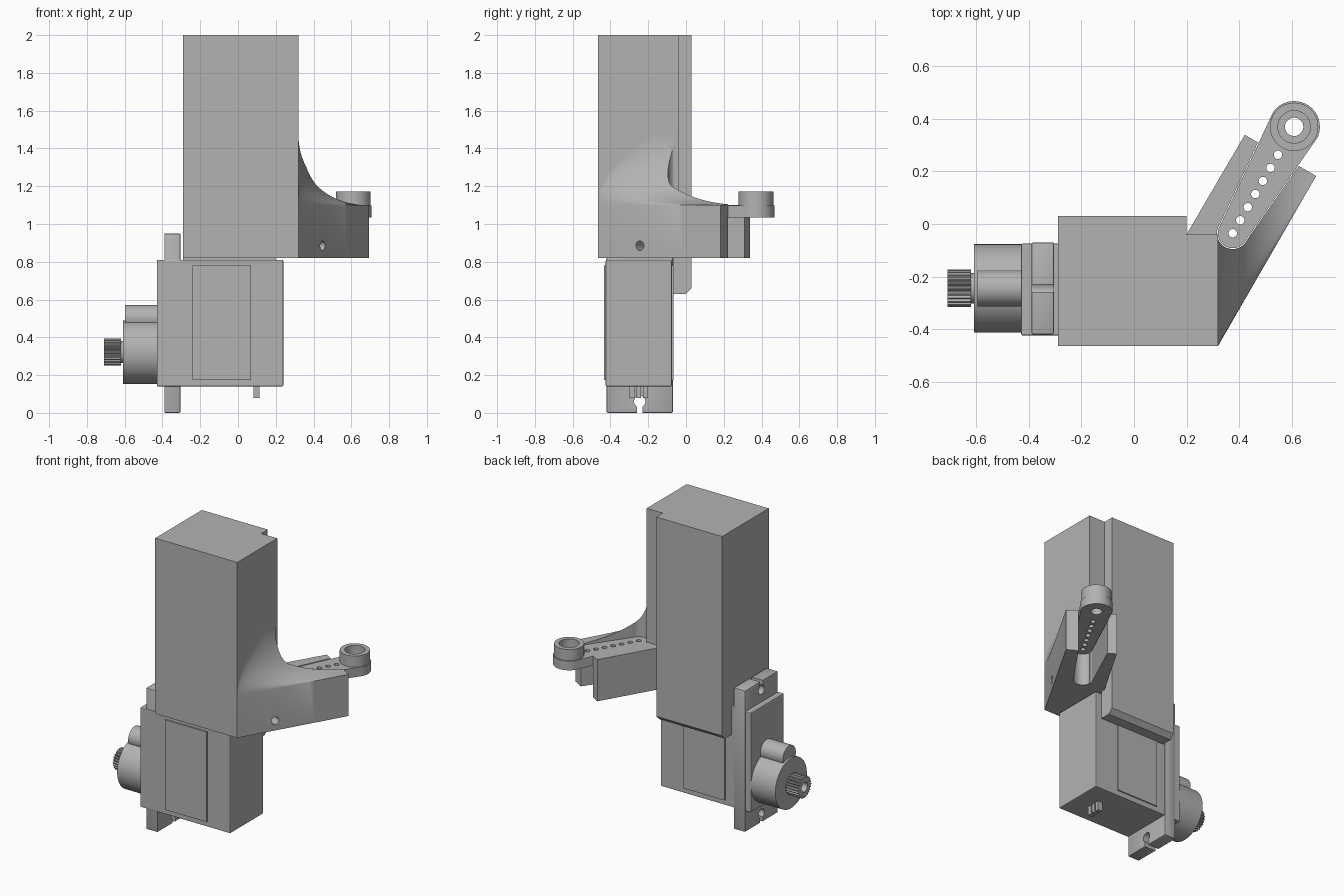
import bpy, bmesh
from math import sin, cos, pi, acos, sqrt, radians
from mathutils import Vector, Matrix

if "Cube" in bpy.data.objects:
    bpy.data.objects.remove(bpy.data.objects["Cube"])

grey = bpy.data.materials.new("plain_grey")
grey.use_nodes = True
colour = (0.45, 0.45, 0.45, 1)
grey.diffuse_color = colour
grey.node_tree.nodes["Principled BSDF"].inputs["Base Color"].default_value = colour


def finish(name, bm, smooth=False):
    bmesh.ops.recalc_face_normals(bm, faces=bm.faces)
    mesh = bpy.data.meshes.new(name)
    bm.to_mesh(mesh)
    bm.free()
    mesh.materials.append(grey)
    ob = bpy.data.objects.new(name, mesh)
    bpy.context.collection.objects.link(ob)
    if smooth:
        activate(ob)
        bpy.ops.object.shade_smooth_by_angle(angle=radians(35))
    return ob


def activate(ob):
    bpy.ops.object.select_all(action='DESELECT')
    ob.select_set(True)
    bpy.context.view_layer.objects.active = ob


def add_prism(bm, points, low, high, axis="z"):
    """Extrude a 2D outline; points are (x, y) for z and (y, z) for x."""
    def place(p, h):
        return (p[0], p[1], h) if axis == "z" else (h, p[0], p[1])
    bottom = [bm.verts.new(place(p, low)) for p in points]
    top = [bm.verts.new(place(p, high)) for p in points]
    bm.faces.new(bottom)
    bm.faces.new(top)
    for i in range(len(points)):
        j = (i + 1) % len(points)
        bm.faces.new((bottom[i], bottom[j], top[j], top[i]))


def prism(name, points, low, high, axis="z", smooth=False):
    bm = bmesh.new()
    add_prism(bm, points, low, high, axis)
    return finish(name, bm, smooth)


def circle(cx, cy, r, n=48):
    return [(cx + r * cos(2 * pi * i / n), cy + r * sin(2 * pi * i / n)) for i in range(n)]


def rect(x0, x1, y0, y1):
    return [(x0, y0), (x1, y0), (x1, y1), (x0, y1)]


def box(name, x, y, z, bevel=0):
    ob = prism(name, rect(*x, *y), *z)
    if bevel:
        activate(ob)
        mod = ob.modifiers.new("edge", 'BEVEL')
        mod.width, mod.segments = bevel, 2
        bpy.ops.object.modifier_apply(modifier=mod.name)
    return ob


def cut(ob, cutter):
    activate(ob)
    mod = ob.modifiers.new("cut", 'BOOLEAN')
    mod.operation, mod.solver, mod.object = 'DIFFERENCE', 'EXACT', cutter
    bpy.ops.object.modifier_apply(modifier=mod.name)
    bpy.data.objects.remove(cutter)


def soften(ob):
    activate(ob)
    bpy.ops.object.shade_smooth_by_angle(angle=radians(35))


# Tower with a notched back corner, and the tongue hanging behind the motor
prism("tower", [(-0.29, -0.465), (0.32, -0.465), (0.32, -0.04), (0.2, -0.04),
                (0.2, 0.03), (-0.29, 0.03)], 0.82, 2)
prism("tower_tongue", [(-0.07, 0.82), (-0.07, 0.63), (0.0, 0.63), (0.03, 0.66), (0.03, 0.82)],
      -0.29, 0.2, "x")

# Motor body, side panels and connector pins
box("motor_body", (-0.43, 0.24), (-0.425, -0.075), (0.14, 0.81), 0.006)
for side, y in (("front", -0.425), ("back", -0.075)):
    box(side + "_panel", (-0.24, 0.07), (y - 0.008, y + 0.008), (0.175, 0.78))
for i in range(3):
    y = -0.285 + i * 0.035
    box("pin_%d" % (i + 1), (0.083, 0.115), (y - 0.013, y + 0.013), (0.08, 0.15))

# Mounting flange with keyhole slots at both ends
flange = box("mounting_flange", (-0.39, -0.305), (-0.42, -0.07), (0, 0.95), 0.006)
for hole_z, end_z in ((0.06, -0.05), (0.89, 1.0)):
    cut(flange, prism("hole_cutter", circle(-0.245, hole_z, 0.03), -0.5, -0.2, "x"))
    cut(flange, prism("slot_cutter", rect(-0.259, -0.231, *sorted((hole_z, end_z))),
                      -0.5, -0.2, "x"))
soften(flange)

# Gear housing and splined output shaft
AXIS = (-0.245, 0.322)
prism("gear_housing", circle(*AXIS, 0.168, 64), -0.61, -0.42, "x", True)
prism("idler_housing", circle(AXIS[0], 0.502, 0.069), -0.597, -0.42, "x", True)
prism("shaft_collar", circle(*AXIS, 0.058), -0.63, -0.6, "x", True)
teeth = []
for i in range(96):
    r, a = (0.072 if i % 4 < 2 else 0.063), 2 * pi * i / 96
    teeth.append((AXIS[0] + r * cos(a), AXIS[1] + r * sin(a)))
shaft = prism("splined_shaft", teeth, -0.71, -0.62, "x")
cut(shaft, prism("bore_cutter", circle(*AXIS, 0.032), -0.8, -0.64, "x"))

# Bracket directions: along its length, and inward from its outer face
ALONG = Vector((cos(pi / 3), sin(pi / 3)))
INWARD = Vector((-ALONG.y, ALONG.x))
CORNER = Vector((0.32, -0.465))
TIP = CORNER + ALONG * 0.748
HUB = Vector((0.61, 0.37))
TAIL = HUB - ALONG * 0.468


def horn_outline(grow=0.0):
    big, small = 0.098 + grow, 0.057 + grow
    spread = acos((big - small) / (HUB - TAIL).length)
    pts, n = [], 32
    for centre, r, a0, a1 in ((HUB, big, -spread, spread), (TAIL, small, spread, 2 * pi - spread)):
        for i in range(n + 1):
            a = pi / 3 + a0 + (a1 - a0) * i / n
            pts.append((centre.x + r * cos(a), centre.y + r * sin(a)))
    return pts


# Bracket: slanted arm whose top sweeps up the side of the tower
def bracket_height(p, d):
    t = min(1, max(0, (p.x - 0.32) / 0.375))
    rise = 1 - sqrt(1 - (1 - t) ** 2)
    return 1.1 + 0.37 * rise * sqrt(min(1, d / 0.15))


bm = bmesh.new()
STEPS, EDGE, WIDTH = 32, 0.2125, 0.314
depths = [EDGE * (i / 20) ** 1.6 for i in range(21)] + [EDGE + 0.002, WIDTH]
rows = []
for d in depths:
    raised = d <= EDGE
    start = Vector((0.32, CORNER.y + 2 * d)) if raised else Vector(
        (0.32 - 0.12 * (d - EDGE) / (WIDTH - EDGE), -0.04))
    end = TIP + INWARD * d
    top, bottom = [], []
    for i in range(STEPS + 1):
        p = start.lerp(end, (i / STEPS) ** 1.5)
        top.append(bm.verts.new((p.x, p.y, bracket_height(p, d) if raised else 1.1)))
        bottom.append(bm.verts.new((p.x, p.y, 0.82)))
    rows.append((top, bottom))
for (t0, b0), (t1, b1) in zip(rows, rows[1:]):
    for i in range(STEPS):
        bm.faces.new((t0[i], t0[i + 1], t1[i + 1], t1[i]))
        bm.faces.new((b0[i], b1[i], b1[i + 1], b0[i + 1]))
    for i in (0, STEPS):
        bm.faces.new((t0[i], t1[i], b1[i], b0[i]))
for top, bottom in (rows[0], rows[-1]):
    for i in range(STEPS):
        bm.faces.new((top[i], top[i + 1], bottom[i + 1], bottom[i]))
bmesh.ops.remove_doubles(bm, verts=bm.verts, dist=0.0001)
bracket = finish("bracket", bm)
cut(bracket, prism("horn_slot_cutter", horn_outline(0.003), 0.5, 1.8))

# Screw hole in the outer face of the bracket
bm = bmesh.new()
inward3 = Vector((INWARD.x, INWARD.y, 0))
spot = CORNER + ALONG * 0.255
bmesh.ops.create_cone(bm, cap_ends=True, segments=32, radius1=0.025, radius2=0.025, depth=0.24,
                      matrix=Matrix.Translation((spot.x, spot.y, 0.885))
                      @ inward3.to_track_quat('Z', 'Y').to_matrix().to_4x4())
cut(bracket, finish("screw_cutter", bm))
soften(bracket)

# Horn plate with a row of pin holes, and its hub
horn = prism("horn_plate", horn_outline(), 1.035, 1.097)
bm = bmesh.new()
for i in range(7):
    p = TAIL + ALONG * (0.345 * i / 6)
    add_prism(bm, circle(p.x, p.y, 0.016, 24), 0.9, 1.3)
add_prism(bm, circle(HUB.x, HUB.y, 0.035), 0.9, 1.3)
cut(horn, finish("pin_hole_cutter", bm))
soften(horn)

hub = prism("horn_hub", circle(HUB.x, HUB.y, 0.092), 1.09, 1.172)
cut(hub, prism("recess_cutter", circle(HUB.x, HUB.y, 0.062), 1.115, 1.3))
cut(hub, prism("hub_bore_cutter", circle(HUB.x, HUB.y, 0.035), 0.9, 1.3))
soften(hub)
